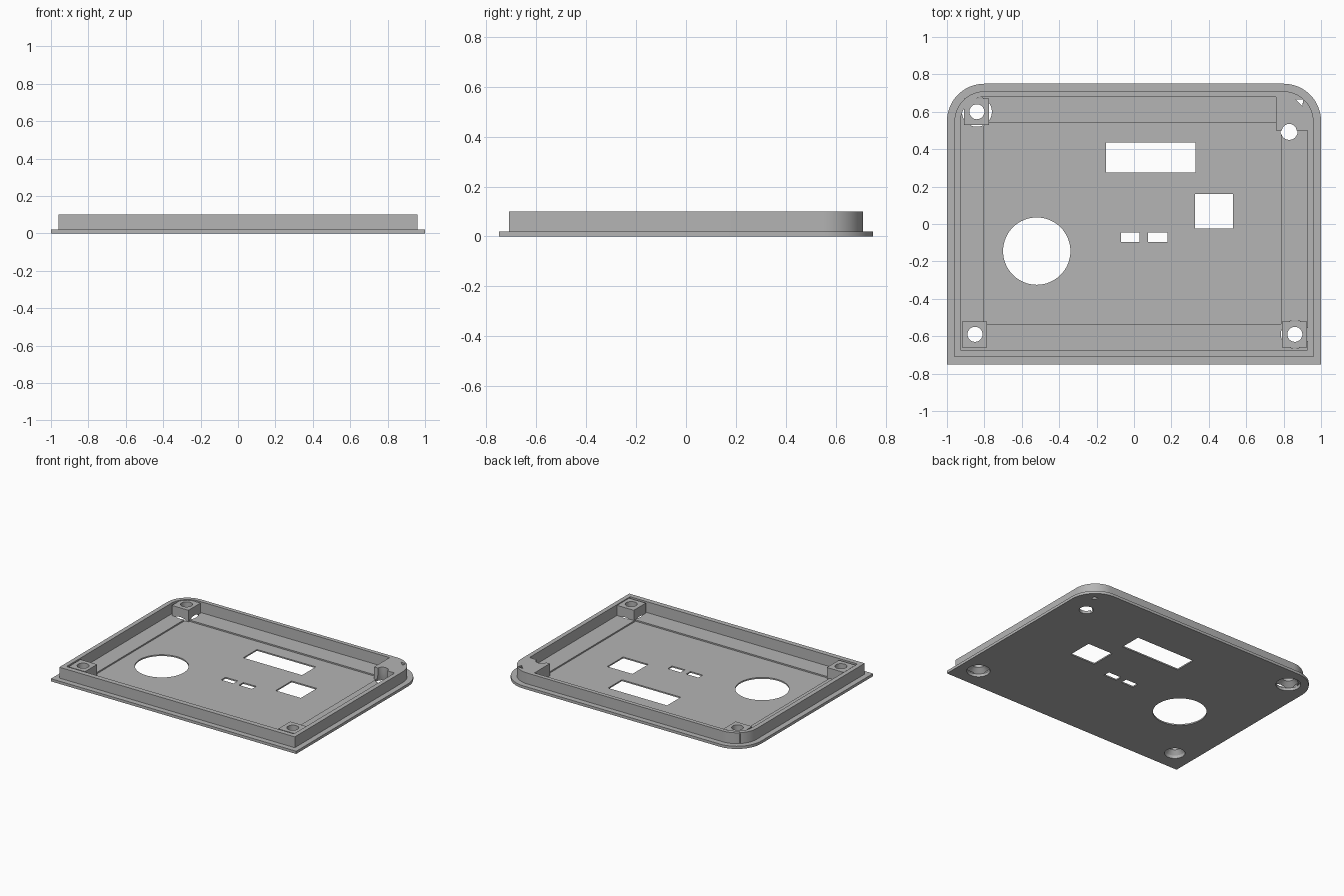
import bpy, bmesh
from math import cos, sin, pi, radians

if "Cube" in bpy.data.objects:
    bpy.data.objects.remove(bpy.data.objects["Cube"], do_unlink=True)

grey = bpy.data.materials.new("plain_grey")
grey.use_nodes = True
colour = (0.46, 0.46, 0.46, 1)
grey.diffuse_color = colour
grey.node_tree.nodes["Principled BSDF"].inputs["Base Color"].default_value = colour


def arc(cx, cy, r, start, end, n):
    steps = [radians(start + (end - start) * i / n) for i in range(n + 1)]
    return [(cx + r * cos(a), cy + r * sin(a)) for a in steps]


def circle(cx, cy, r, n=48):
    return arc(cx, cy, r, 0, 360, n)[:-1]


def rect(x0, x1, y0, y1):
    return [(x0, y0), (x1, y0), (x1, y1), (x0, y1)]


def panel(x, y0, y1, r):
    """Outline with square front corners and rounded back corners."""
    return ([(-x, y0), (x, y0)] + arc(x - r, y1 - r, r, 0, 90, 16)
            + arc(r - x, y1 - r, r, 90, 180, 16))


def loft(name, *rings):
    """Solid through a stack of (outline, height) rings."""
    bm = bmesh.new()
    loops = [[bm.verts.new((x, y, z)) for x, y in pts] for pts, z in rings]
    bm.faces.new(loops[0][::-1])
    bm.faces.new(loops[-1])
    for low, high in zip(loops, loops[1:]):
        for i in range(len(low)):
            j = (i + 1) % len(low)
            bm.faces.new((low[i], low[j], high[j], high[i]))
    mesh = bpy.data.meshes.new(name)
    bm.to_mesh(mesh)
    bm.free()
    mesh.materials.append(grey)
    ob = bpy.data.objects.new(name, mesh)
    bpy.context.collection.objects.link(ob)
    return ob


def prism(name, pts, z0, z1):
    return loft(name, (pts, z0), (pts, z1))


def select(ob):
    bpy.ops.object.select_all(action='DESELECT')
    ob.select_set(True)
    bpy.context.view_layer.objects.active = ob


def cut(ob, cutters):
    select(ob)
    for c in cutters:
        mod = ob.modifiers.new("cut", 'BOOLEAN')
        mod.operation = 'DIFFERENCE'
        mod.solver = 'EXACT'
        mod.object = c
        bpy.ops.object.modifier_apply(modifier=mod.name)


# Screw holes: name, centre, flared radius at the underside
screws = [("front_left", 0.86, -0.59, 0.08), ("front_right", -0.85, -0.59, 0.07),
          ("back_right", -0.84, 0.60, 0.085), ("back_left", 0.83, 0.495, 0.05)]
holes = {}
for name, x, y, r in screws:
    holes[name] = loft("hole_" + name, (circle(x, y, r), -0.01), (circle(x, y, r - 0.005), 0.02),
                       (circle(x, y, 0.04), 0.05), (circle(x, y, 0.04), 0.2))

# Openings through the floor
openings = [prism("opening", pts, -0.1, 0.1) for pts in (
    rect(-0.15, 0.33, 0.275, 0.435), rect(0.325, 0.53, -0.025, 0.16),
    rect(-0.07, 0.03, -0.095, -0.045), rect(0.075, 0.18, -0.095, -0.045),
    circle(-0.52, -0.145, 0.18, 64))]
slot = prism("slot", [(0.90, 0.63), (0.905, 0.665), (0.865, 0.665)], -0.1, 0.2)
recess = prism("recess", rect(-0.805, 0.785, -0.535, 0.54), 0.01, 0.1)

# Base plate with a shallow recessed floor
plate = prism("base_plate", panel(1, -0.75, 0.75, 0.2), 0, 0.02)
cut(plate, [recess] + openings + list(holes.values()) + [slot])

# Raised rim, with a solid block left standing in one back corner
cavity = prism("cavity", panel(0.927, -0.673, 0.68, 0.13), -0.1, 0.2)
block = prism("block", rect(0.76, 1.1, 0.5, 0.9), -0.2, 0.3)
cut(cavity, [block])
rim = prism("rim", panel(0.96, -0.71, 0.71, 0.163), 0.02, 0.1)
cut(rim, [cavity, holes["back_left"], slot])

# Foot of the corner block, filling the recess below it
foot = prism("block_foot", rect(0.76, 0.79, 0.5, 0.545), 0.01, 0.02)
cut(foot, [holes["back_left"]])

# Square screw posts
parts = [plate, rim, foot]
for name, x, y, r in screws[:3]:
    post = prism("post_" + name, rect(x - 0.07, x + 0.065, y - 0.07, y + 0.07), 0.01, 0.095)
    cut(post, [holes[name]])
    parts.append(post)

# Remove cutters and smooth the curved walls
for ob in list(holes.values()) + openings + [slot, recess, cavity, block]:
    bpy.data.objects.remove(ob, do_unlink=True)
for ob in parts:
    select(ob)
    bpy.ops.object.shade_smooth_by_angle(angle=radians(30))
